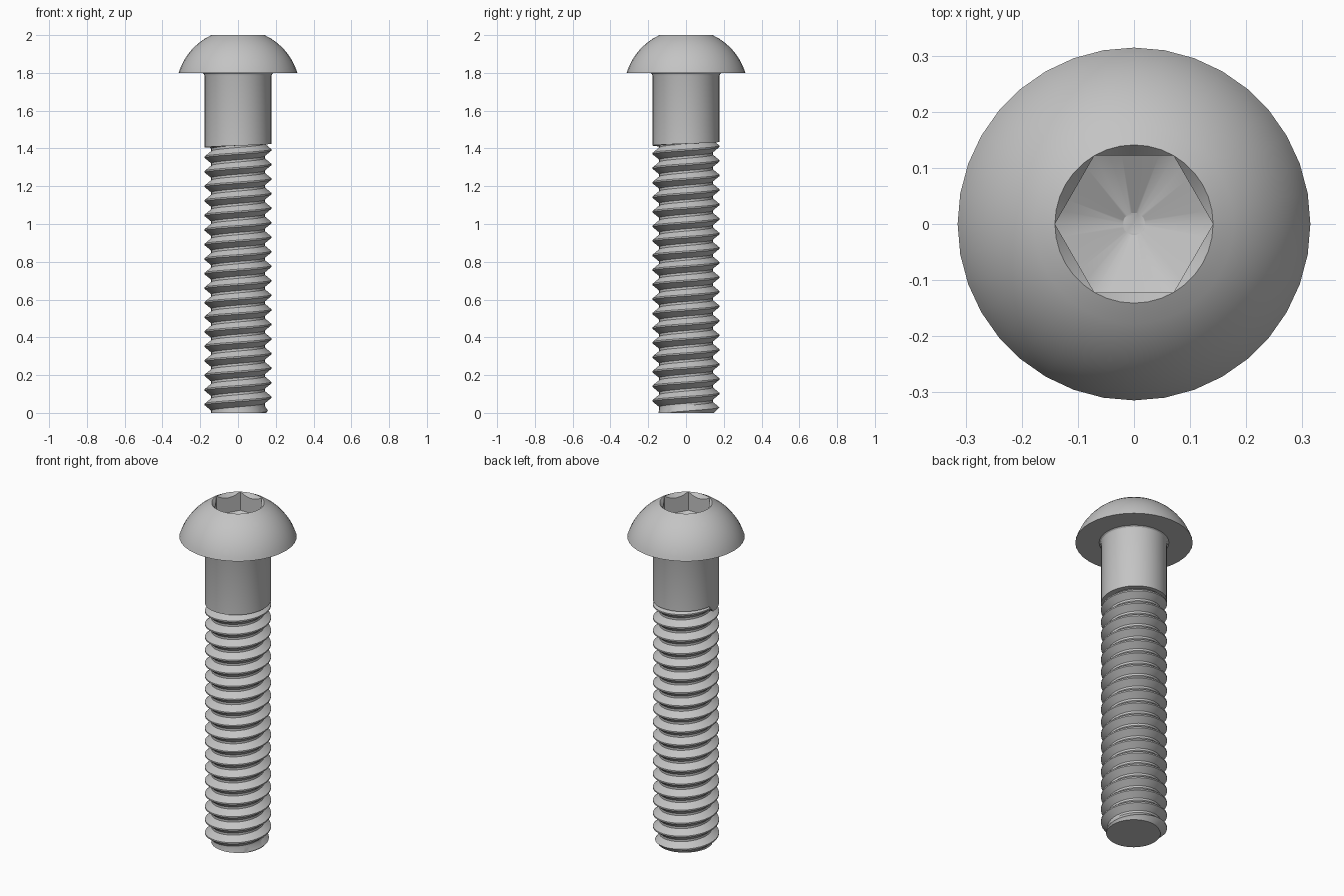
import bpy, bmesh
from math import pi, cos, sin, sqrt, radians, floor

if "Cube" in bpy.data.objects:
    bpy.data.objects.remove(bpy.data.objects["Cube"])

SIDES = 36            # divisible by six so the hex socket lines up
R_SHANK, R_ROOT, R_TIP = 0.177, 0.142, 0.148
PITCH = 0.077
R_SOCKET = 0.141
Z_HEAD, Z_TOP, Z_SHANK = 1.8, 2.0, 1.405

steel = bpy.data.materials.new("plain steel")
steel.use_nodes = True
colour = (0.55, 0.55, 0.55, 1)
steel.diffuse_color = colour
steel.node_tree.nodes["Principled BSDF"].inputs["Base Color"].default_value = colour


def finish(name, bm, angle=30):
    bmesh.ops.remove_doubles(bm, verts=bm.verts, dist=0.0003)
    bmesh.ops.recalc_face_normals(bm, faces=bm.faces)
    mesh = bpy.data.meshes.new(name)
    bm.to_mesh(mesh)
    bm.free()
    mesh.materials.append(steel)
    obj = bpy.data.objects.new(name, mesh)
    bpy.context.collection.objects.link(obj)
    bpy.ops.object.select_all(action='DESELECT')
    obj.select_set(True)
    bpy.context.view_layer.objects.active = obj
    bpy.ops.object.shade_smooth_by_angle(angle=radians(angle))
    return obj


def skin(bm, rings, closed=True):
    """Join successive rings of points with quads."""
    rows = [[bm.verts.new(p) for p in ring] for ring in rings]
    for a, b in zip(rows, rows[1:]):
        n = len(a)
        for i in range(n if closed else n - 1):
            j = (i + 1) % n
            bm.faces.new((a[i], a[j], b[j], b[i]))
    return rows


def ring(radius, height):
    """Ring of points; radius and height may depend on the angle."""
    pts = []
    for i in range(SIDES):
        a = 2 * pi * i / SIDES
        r = radius(a) if callable(radius) else radius
        z = height(a) if callable(height) else height
        pts.append((r * cos(a), r * sin(a), z))
    return pts


# Button head: spherical dome, hex socket with countersink and drilled cone
def hex_radius(a):
    return R_SOCKET * cos(pi / 6) / cos(a % (pi / 3) - pi / 6)


def chamfer_height(a):
    return Z_TOP - 1.2 * (R_SOCKET - hex_radius(a))


sphere_r, sphere_z = 0.329, 1.703
rings = [ring(R_SHANK, Z_HEAD)]
for k in range(11):
    z = Z_HEAD + (Z_TOP - Z_HEAD) * k / 10
    rings.append(ring(sqrt(sphere_r ** 2 - (z - sphere_z) ** 2), z))
rings[-1] = ring(R_SOCKET, Z_TOP)
rings += [ring(hex_radius, chamfer_height), ring(hex_radius, 1.89),
          ring(0.02, 1.83)]
bm = bmesh.new()
rows = skin(bm, rings)
bm.faces.new(rows[-1])
finish("button_head", bm)

# Plain shank: small fillet under the head, lower edge follows the thread
bm = bmesh.new()


def shank_end(a):
    return Z_SHANK + 0.04 * ((a - pi) % (2 * pi)) / (2 * pi)


skin(bm, [ring(0.187, Z_HEAD), ring(0.180, 1.794), ring(R_SHANK, 1.785),
          ring(R_SHANK, shank_end), ring(R_ROOT - 0.01, shank_end)])
finish("plain_shank", bm)

# Right-hand thread: V ridge swept up a helix, cut flat at both ends
profile = [(R_ROOT, 0), (R_ROOT, 0.16), (R_SHANK, 0.53), (R_SHANK, 0.63), (R_ROOT, 1)]
turns = floor(Z_SHANK / PITCH) + 3
columns = []
for i in range(turns * SIDES + 1):
    a = 2 * pi * i / SIDES
    base = PITCH * (i / SIDES - 1.5)
    columns.append([(min(r, R_TIP + max(0, base + f * PITCH)) * cos(a),
                     min(r, R_TIP + max(0, base + f * PITCH)) * sin(a),
                     base + f * PITCH) for r, f in profile])
bm = bmesh.new()
skin(bm, columns, closed=False)
bmesh.ops.remove_doubles(bm, verts=bm.verts, dist=0.0003)
for height, direction in ((0, -1), (1.44, 1)):
    bmesh.ops.bisect_plane(bm, geom=bm.verts[:] + bm.edges[:] + bm.faces[:],
                           plane_co=(0, 0, height), plane_no=(0, 0, direction),
                           clear_outer=True)
    rim = [e for e in bm.edges if e.is_boundary
           and all(abs(v.co.z - height) < 0.0001 for v in e.verts)]
    bmesh.ops.holes_fill(bm, edges=rim, sides=0)
finish("threaded_rod", bm)
